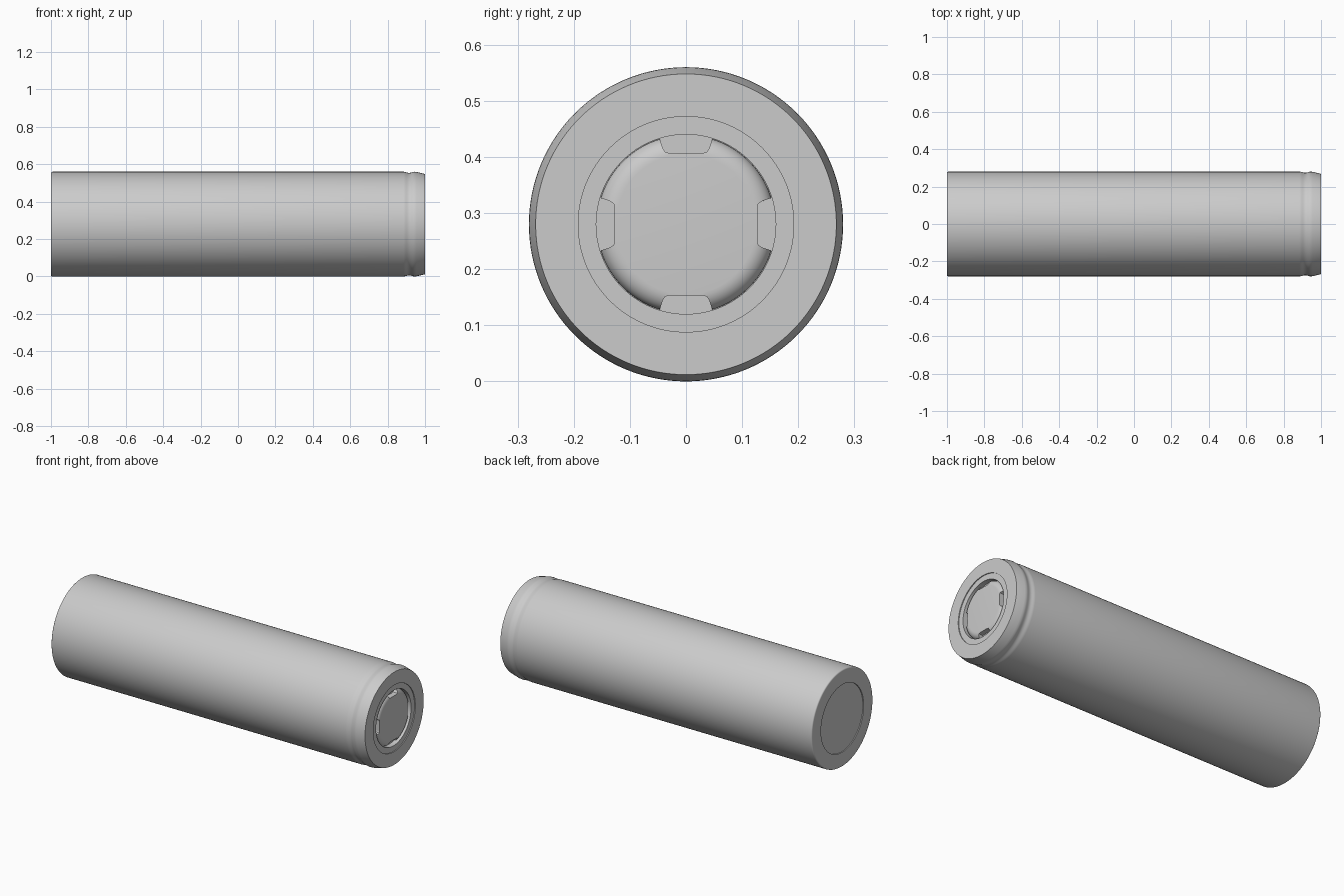
import bpy, bmesh
from math import sin, cos, pi, radians

if "Cube" in bpy.data.objects:
    bpy.data.objects.remove(bpy.data.objects["Cube"], do_unlink=True)

RADIUS = 0.28
SEGMENTS = 128

grey = bpy.data.materials.new("light grey")
grey.use_nodes = True
colour = (0.6, 0.6, 0.6, 1)
grey.diffuse_color = colour
grey.node_tree.nodes["Principled BSDF"].inputs["Base Color"].default_value = colour


def make_object(name, bm):
    bmesh.ops.recalc_face_normals(bm, faces=bm.faces)
    mesh = bpy.data.meshes.new(name)
    bm.to_mesh(mesh)
    bm.free()
    mesh.materials.append(grey)
    obj = bpy.data.objects.new(name, mesh)
    bpy.context.collection.objects.link(obj)
    return obj


def lathe(name, profile, closed=False):
    """Turn (x, radius) points around the long axis of the cell."""
    bm = bmesh.new()
    rings = []
    for x, r in profile:
        if r == 0:
            rings.append([bm.verts.new((x, 0, RADIUS))] * SEGMENTS)
        else:
            angles = [2 * pi * i / SEGMENTS for i in range(SEGMENTS)]
            rings.append([bm.verts.new((x, r * cos(a), RADIUS + r * sin(a))) for a in angles])
    pairs = list(zip(rings, rings[1:]))
    if closed:
        pairs.append((rings[-1], rings[0]))
    for a, b in pairs:
        for i in range(SEGMENTS):
            j = (i + 1) % SEGMENTS
            corners = dict.fromkeys((a[i], a[j], b[j], b[i]))
            bm.faces.new(list(corners))
    return make_object(name, bm)


def smooth(obj, angle=35):
    bpy.ops.object.select_all(action="DESELECT")
    obj.select_set(True)
    bpy.context.view_layer.objects.active = obj
    bpy.ops.object.shade_smooth_by_angle(angle=radians(angle))


# Casing: shallow base recess, rounded base edge, crimp groove, tapered lip
base_edge = [(-0.992 - 0.008 * cos(t), 0.272 + 0.008 * sin(t))
             for t in [pi / 2 * i / 5 for i in range(6)]]
groove = [(0.885 + 0.06 * i / 10, RADIUS - 0.003 * (1 - cos(2 * pi * i / 10)))
          for i in range(11)]
casing = lathe("casing", [(-0.995, 0), (-0.995, 0.195), (-1, 0.195)] + base_edge + groove
               + [(0.955, 0.279), (1, 0.268), (1, 0.192), (0.965, 0.192), (0.965, 0)])
smooth(casing)

# Sealing ring around the contact
ring = lathe("sealing_ring", [(0.96, 0.16), (0.995, 0.16), (0.995, 0.192), (0.96, 0.192)], closed=True)
smooth(ring)

# Contact button with a rounded shoulder
shoulder = [(0.965 + 0.03 * sin(t), 0.125 + 0.034 * cos(t))
            for t in [pi / 2 * i / 8 for i in range(9)]]
button = lathe("contact_button", [(0.96, 0), (0.96, 0.159)] + shoulder + [(0.995, 0)])

# Four vent notches cut in the shoulder, each a rounded trapezoid
half = [(0.03, 0.127), (0.037, 0.129), (0.041, 0.135), (0.048, 0.155), (0.048, 0.18)]
outline = half + [(-u, r) for u, r in reversed(half)]
bm = bmesh.new()
for turn in range(4):
    c, s = cos(turn * pi / 2), sin(turn * pi / 2)
    loop = [bm.verts.new((0.94, u * c - r * s, RADIUS + u * s + r * c)) for u, r in outline]
    face = bm.faces.new(loop)
    extruded = bmesh.ops.extrude_face_region(bm, geom=[face], use_keep_orig=True)
    top = [v for v in extruded["geom"] if isinstance(v, bmesh.types.BMVert)]
    bmesh.ops.translate(bm, verts=top, vec=(0.1, 0, 0))
cutter = make_object("vent_cutter", bm)
cutter.hide_render = True

cut = button.modifiers.new("vents", "BOOLEAN")
cut.operation = "DIFFERENCE"
cut.solver = "EXACT"
cut.object = cutter
bpy.context.view_layer.objects.active = button
bpy.ops.object.modifier_apply(modifier=cut.name)
bpy.data.objects.remove(cutter, do_unlink=True)
smooth(button)
